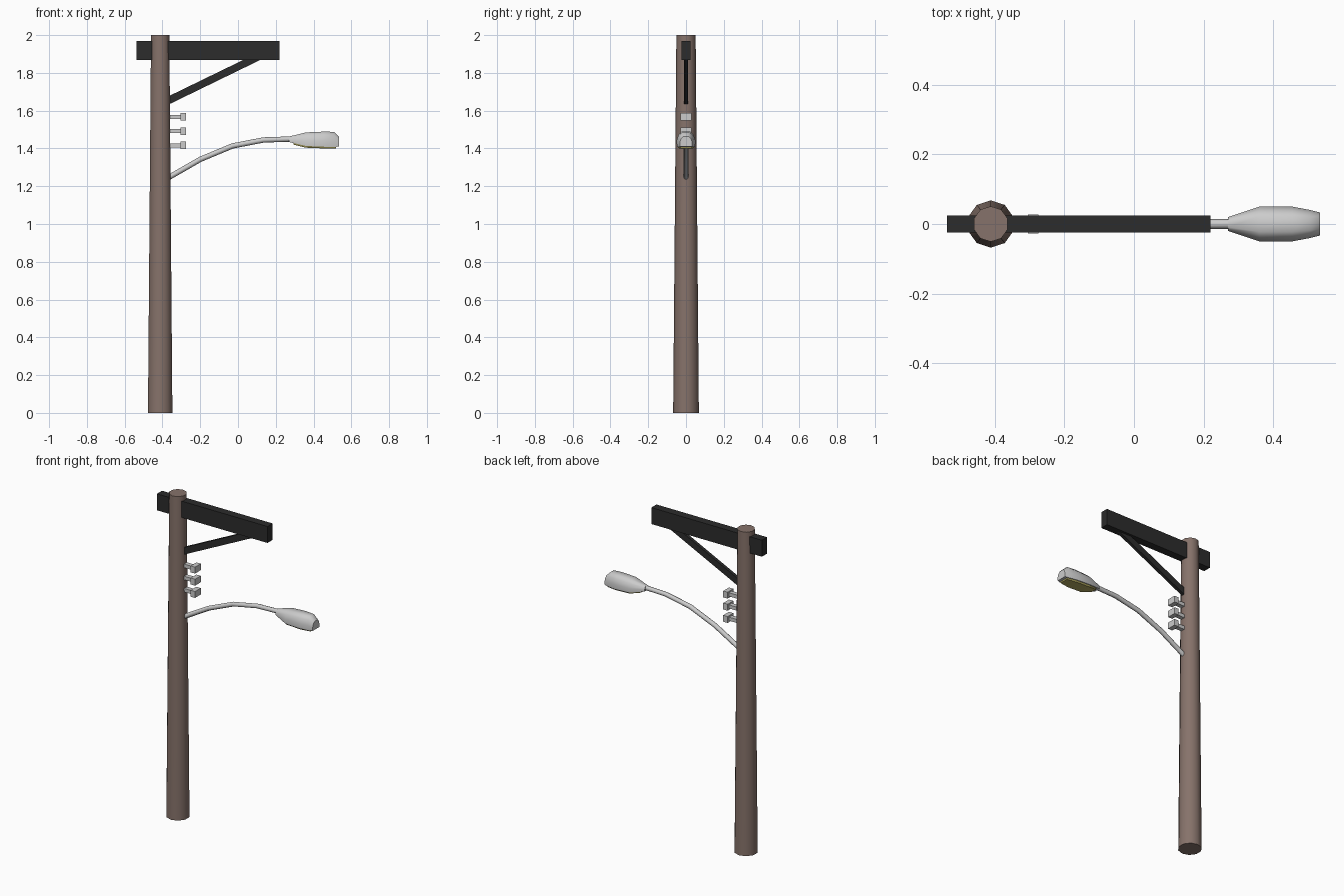
import bpy, bmesh, math
from mathutils import Vector

if "Cube" in bpy.data.objects:
    bpy.data.objects.remove(bpy.data.objects["Cube"])


def material(name, rgb):
    m = bpy.data.materials.new(name)
    m.diffuse_color = (*rgb, 1)
    m.use_nodes = True
    m.node_tree.nodes["Principled BSDF"].inputs["Base Color"].default_value = m.diffuse_color
    return m


WOOD = material("brown_wood", (0.24, 0.17, 0.145))
DARK = material("dark_timber", (0.025, 0.025, 0.025))
GLOW = material("yellow_lens", (0.45, 0.40, 0.12))


def finish(ob, name, mat=None, smooth=None):
    ob.name = name
    if mat:
        ob.data.materials.append(mat)
    if smooth:
        bpy.ops.object.select_all(action='DESELECT')
        ob.select_set(True)
        bpy.context.view_layer.objects.active = ob
        bpy.ops.object.shade_smooth_by_angle(angle=math.radians(smooth))
    return ob


def loft(name, rings, mat=None, smooth=None):
    """Skin a series of closed rings and cap both ends."""
    bm = bmesh.new()
    loops = [[bm.verts.new(p) for p in r] for r in rings]
    n = len(loops[0])
    for a, b in zip(loops, loops[1:]):
        for i in range(n):
            j = (i + 1) % n
            bm.faces.new((a[i], a[j], b[j], b[i]))
    bm.faces.new(loops[0][::-1])
    bm.faces.new(loops[-1])
    bmesh.ops.recalc_face_normals(bm, faces=bm.faces)
    me = bpy.data.meshes.new(name)
    bm.to_mesh(me)
    bm.free()
    ob = bpy.data.objects.new(name, me)
    bpy.context.collection.objects.link(ob)
    return finish(ob, name, mat, smooth)


def plate(name, outline, half, mat=None):
    """Extrude an x-z outline across y."""
    return loft(name, [[(x, y, z) for x, z in outline] for y in (-half, half)], mat)


def box(name, x0, x1, z0, z1, half, mat=None):
    return plate(name, [(x0, z0), (x1, z0), (x1, z1), (x0, z1)], half, mat)


# Tapered ten-sided pole
bpy.ops.mesh.primitive_cone_add(vertices=10, radius1=0.068, radius2=0.051,
                                depth=2, location=(-0.412, 0, 1))
finish(bpy.context.object, "pole", WOOD, 40)

# Cross beam and diagonal brace
box("cross_beam", -0.538, 0.22, 1.868, 1.97, 0.025, DARK)
plate("brace", [(-0.39, 1.622), (-0.36, 1.636), (0.125, 1.872),
                (0.035, 1.872), (-0.36, 1.68), (-0.39, 1.666)], 0.01, DARK)

# Three wire insulators
for i, z in enumerate((1.567, 1.492, 1.416)):
    box(f"insulator_stem_{i + 1}", -0.38, -0.303, z - 0.011, z + 0.011, 0.014)
    box(f"insulator_head_{i + 1}", -0.305, -0.275, z - 0.02, z + 0.02, 0.028)

# Curved lamp arm
path = [(-0.385, 1.236), (-0.36, 1.25), (-0.2, 1.342), (-0.03, 1.413),
        (0.135, 1.445), (0.29, 1.45)]
cu = bpy.data.curves.new("lamp_arm", 'CURVE')
cu.dimensions = '3D'
cu.bevel_depth = 0.014
cu.bevel_resolution = 2
cu.use_fill_caps = True
sp = cu.splines.new('POLY')
sp.points.add(len(path) - 1)
for p, (x, z) in zip(sp.points, path):
    p.co = (x, 0, z, 1)
arm = bpy.data.objects.new("lamp_arm", cu)
bpy.context.collection.objects.link(arm)
bpy.ops.object.select_all(action='DESELECT')
arm.select_set(True)
bpy.context.view_layer.objects.active = arm
bpy.ops.object.convert(target='MESH')
finish(bpy.context.object, "lamp_arm", None, 50)

# Lamp housing: x, half width, bottom z, top z
stations = [(0.27, 0.02, 1.434, 1.463), (0.36, 0.05, 1.413, 1.485),
            (0.455, 0.05, 1.409, 1.489), (0.508, 0.04, 1.408, 1.488),
            (0.535, 0.033, 1.410, 1.462)]
section = [(-0.96, 0), (-1, 0.4), (-0.8, 0.78), (-0.45, 1),
           (0.45, 1), (0.8, 0.78), (1, 0.4), (0.96, 0)]
loft("lamp_housing", [[(x, w * u, b + (t - b) * v) for u, v in section]
                      for x, w, b, t in stations], None, 45)

# Lens under the housing
lens = [(0.295, 0.022, 1.427), (0.36, 0.044, 1.411),
        (0.455, 0.044, 1.407), (0.518, 0.033, 1.407)]
loft("lamp_lens", [[(x, -w, b + 0.004), (x, -w * 0.85, b - 0.007),
                    (x, w * 0.85, b - 0.007), (x, w, b + 0.004)]
                   for x, w, b in lens], GLOW)
